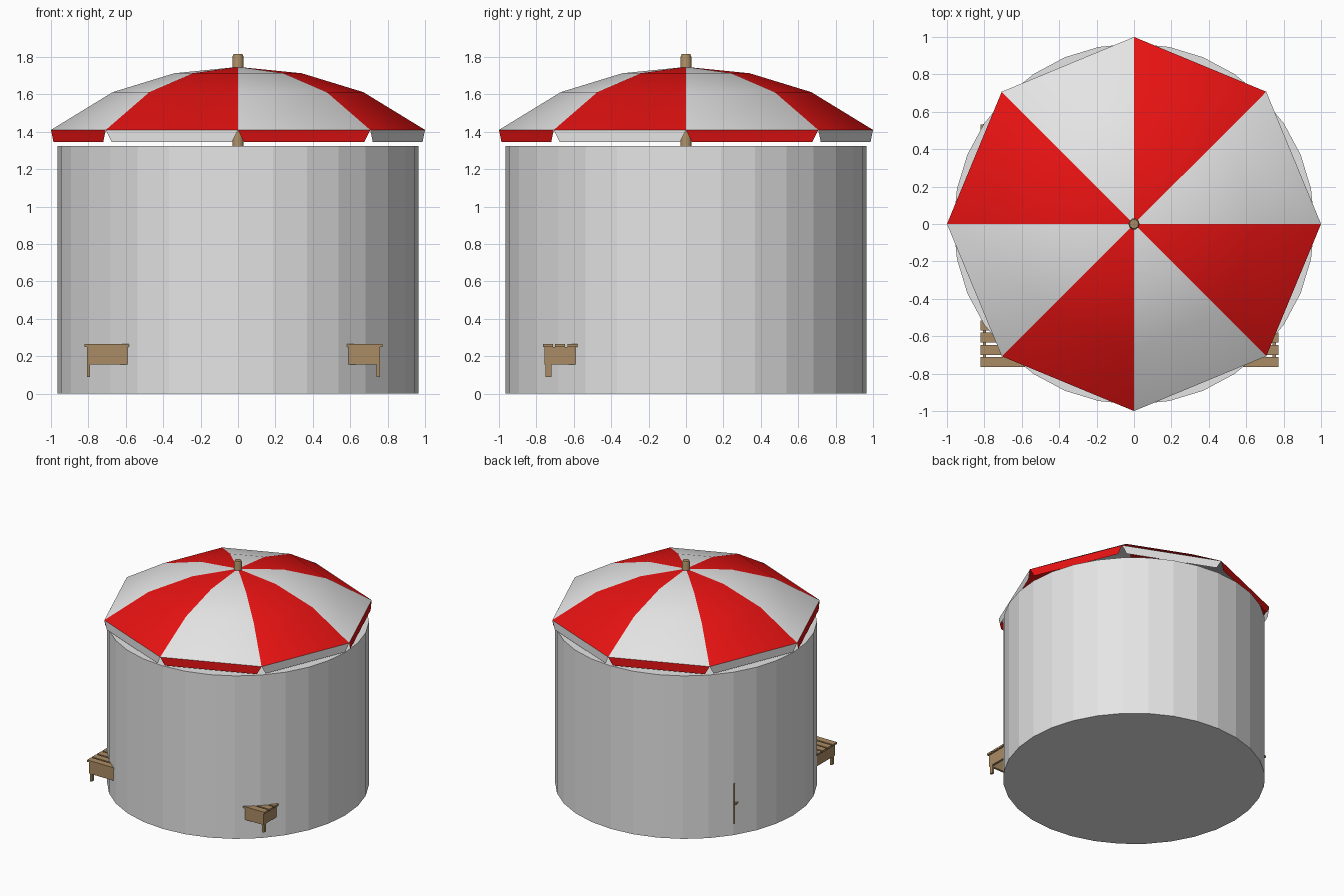
import bpy, bmesh, math
from mathutils import Vector

if "Cube" in bpy.data.objects:
    bpy.data.objects.remove(bpy.data.objects["Cube"])


def material(name, rgb):
    m = bpy.data.materials.new(name)
    m.diffuse_color = (*rgb, 1)
    m.use_nodes = True
    m.node_tree.nodes["Principled BSDF"].inputs["Base Color"].default_value = m.diffuse_color
    return m


WHITE = material("white", (0.78, 0.78, 0.78))
RED = material("red", (0.8, 0.006, 0.006))
WOOD = material("wood", (0.40, 0.26, 0.125))


def finish(name, bm, mats, smooth=None):
    me = bpy.data.meshes.new(name)
    bm.to_mesh(me)
    bm.free()
    ob = bpy.data.objects.new(name, me)
    bpy.context.collection.objects.link(ob)
    for m in mats:
        me.materials.append(m)
    if smooth:
        bpy.ops.object.select_all(action='DESELECT')
        ob.select_set(True)
        bpy.context.view_layer.objects.active = ob
        bpy.ops.object.shade_smooth_by_angle(angle=math.radians(smooth))
    return ob


def add_box(bm, x0, x1, y0, y1, z0, z1):
    vs = bmesh.ops.create_cube(bm, size=1)["verts"]
    for v in vs:
        v.co = ((x0 + x1) / 2 + v.co.x * (x1 - x0),
                (y0 + y1) / 2 + v.co.y * (y1 - y0),
                (z0 + z1) / 2 + v.co.z * (z1 - z0))


def lathe(name, profile, sides, mat, smooth=None):
    """Closed solid of revolution, vertices starting on the x axis."""
    bm = bmesh.new()
    rings = [[bm.verts.new((r * math.cos(2 * math.pi * k / sides),
                            r * math.sin(2 * math.pi * k / sides), z))
              for k in range(sides)] for r, z in profile]
    for a, b in zip(rings, rings[1:]):
        for k in range(sides):
            n = (k + 1) % sides
            bm.faces.new((a[k], a[n], b[n], b[k]))
    bm.faces.new(rings[0][::-1])
    bm.faces.new(rings[-1])
    return finish(name, bm, [mat], smooth)


def corner(k, r, z):
    a = math.pi / 4 * k
    return Vector((r * math.cos(a), r * math.sin(a), z))


# Large drum
lathe("drum", [(0.965, 0), (0.965, 1.325)], 32, WHITE)

# Umbrella pole with softened tip
lathe("pole", [(0.03, 0.09), (0.03, 1.80), (0.024, 1.815)], 10, WOOD, 40)

# Eight-panel canopy, alternating white and red
bm = bmesh.new()
rings = [[bm.verts.new(corner(k, r, z)) for k in range(8)]
         for r, z in [(1.0, 1.41), (0.67, 1.612), (0.34, 1.713)]]
apex = bm.verts.new((0, 0, 1.747))
for k in range(8):
    n = (k + 1) % 8
    for a, b in zip(rings, rings[1:]):
        bm.faces.new((a[k], a[n], b[n], b[k])).material_index = k % 2
    bm.faces.new((rings[-1][k], rings[-1][n], apex)).material_index = k % 2
finish("canopy", bm, [WHITE, RED], 60)

# Hanging flaps, in the opposite colour to the panel above
bm = bmesh.new()
for k in range(8):
    a, b = corner(k, 1, 1.41), corner(k + 1, 1, 1.41)
    inset = (b - a).normalized() * 0.035
    drop = Vector((0, 0, -0.065))
    pts = (a + inset + drop, b - inset + drop, b, a)
    bm.faces.new([bm.verts.new(p) for p in pts]).material_index = 1 - k % 2
finish("flaps", bm, [WHITE, RED])


# Slatted wooden loungers, whose corners poke out of the drum
def lounger(name, x0, x1):
    bm = bmesh.new()
    front, back = -0.765, 0.545
    for i in range(20):
        y = front + i * 0.0655
        add_box(bm, x0, x1, y, y + 0.053, 0.25, 0.265)
    # aprons
    a0, a1 = x0 + 0.014, x1 - 0.014
    add_box(bm, a0, a1, -0.757, -0.74, 0.155, 0.25)
    add_box(bm, a0, a0 + 0.018, -0.757, 0.53, 0.155, 0.25)
    add_box(bm, a1 - 0.018, a1, -0.757, 0.53, 0.155, 0.25)
    # legs, the rear ones rising as back posts
    for lx in (a0, a1 - 0.018):
        add_box(bm, lx, lx + 0.018, -0.75, -0.72, 0.09, 0.25)
        add_box(bm, lx, lx + 0.018, 0.51, 0.535, 0.09, 0.42)
    # backrest slats
    for z in (0.29, 0.35):
        add_box(bm, a0 + 0.02, a1 - 0.02, 0.515, 0.53, z, z + 0.05)
    finish(name, bm, [WOOD])


lounger("left_lounger", -0.822, -0.10)
lounger("right_lounger", 0.05, 0.772)
